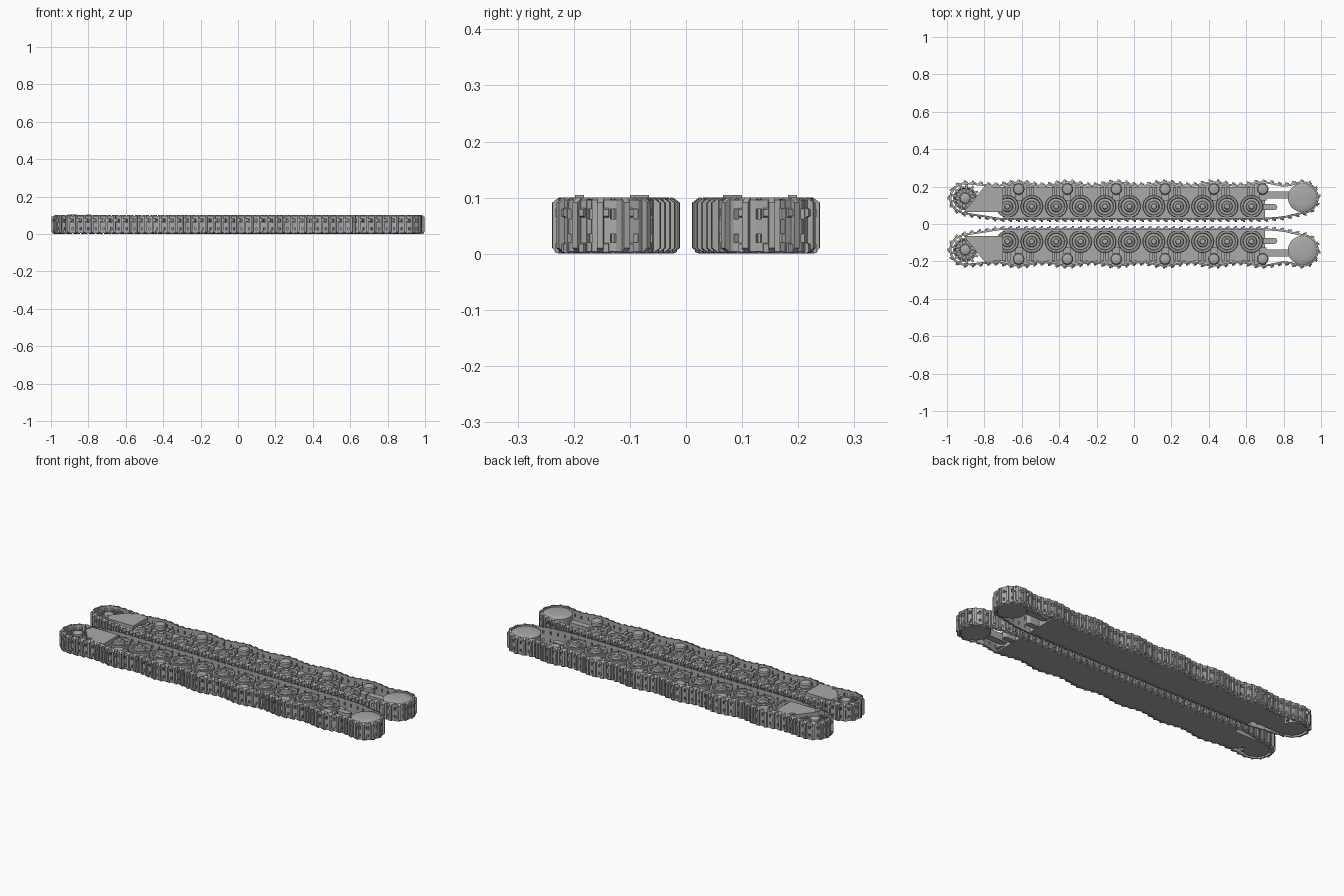
import bpy, bmesh, math
from mathutils import Vector, Matrix

cube = bpy.data.objects.get("Cube")
if cube:
    bpy.data.objects.remove(cube)

steel = bpy.data.materials.new("track_grey")
steel.use_nodes = True
grey = (0.4, 0.4, 0.4, 1)
steel.diffuse_color = grey
steel.node_tree.nodes["Principled BSDF"].inputs["Base Color"].default_value = grey


def finish(name, bm, smooth=False):
    """Turn a bmesh into an object mirrored to the other track."""
    bmesh.ops.recalc_face_normals(bm, faces=bm.faces)
    mesh = bpy.data.meshes.new(name)
    bm.to_mesh(mesh)
    bm.free()
    mesh.materials.append(steel)
    ob = bpy.data.objects.new(name, mesh)
    bpy.context.collection.objects.link(ob)
    mirror = ob.modifiers.new("other_track", 'MIRROR')
    mirror.use_axis = (False, True, False)
    mirror.use_clip = False
    mirror.use_mirror_merge = False
    if smooth:
        bpy.ops.object.select_all(action='DESELECT')
        ob.select_set(True)
        bpy.context.view_layer.objects.active = ob
        bpy.ops.object.shade_smooth_by_angle(angle=math.radians(30))
    return ob


def box(bm, frame, x, y, z, chamfer=0):
    """Box in a local frame; the +y face is shortened in z by the chamfer."""
    lo = [(a, y[0], b) for a, b in ((x[0], z[0]), (x[1], z[0]), (x[1], z[1]), (x[0], z[1]))]
    hi = [(a, y[1], b) for a, b in ((x[0], z[0] + chamfer), (x[1], z[0] + chamfer),
                                    (x[1], z[1] - chamfer), (x[0], z[1] - chamfer))]
    v = [bm.verts.new(frame @ Vector(p)) for p in lo + hi]
    bm.faces.new(v[:4])
    bm.faces.new(v[4:])
    for i in range(4):
        j = (i + 1) % 4
        bm.faces.new((v[i], v[j], v[j + 4], v[i + 4]))


def prism(bm, outline, z0, z1):
    """Extrude a flat outline upwards."""
    low = [bm.verts.new((x, y, z0)) for x, y in outline]
    top = [bm.verts.new((x, y, z1)) for x, y in outline]
    bm.faces.new(low)
    bm.faces.new(top)
    for i in range(len(low)):
        j = (i + 1) % len(low)
        bm.faces.new((low[i], low[j], top[j], top[i]))


def lathe(bm, centre, profile, seg=24):
    """Spin a (radius, z) profile into a closed solid."""
    rings = []
    for r, z in profile:
        rings.append([bm.verts.new((centre[0] + r * math.cos(math.tau * i / seg),
                                    centre[1] + r * math.sin(math.tau * i / seg), z))
                      for i in range(seg)])
    for a, b in zip(rings, rings[1:]):
        for i in range(seg):
            j = (i + 1) % seg
            bm.faces.new((a[i], a[j], b[j], b[i]))
    bm.faces.new(rings[0])
    bm.faces.new(rings[-1])


def turned(centre, angle):
    return Matrix.Translation((*centre, 0)) @ Matrix.Rotation(angle, 4, 'Z')


# Layout
SPROCKET, IDLER = (-0.903, 0.138), (0.9, 0.141)
WHEELS = [(-0.677 + 0.1305 * i, 0.094) for i in range(11)]
ROLLERS = [(-0.617 + 0.261 * i, 0.187) for i in range(6)]


def sag(x):
    return 0.213 + 0.01 * math.cos(math.tau * (x + 0.617) / 0.261)


def arc(c, r, a0, a1, n=16):
    return [(c[0] + r * math.cos(math.radians(a0 + (a1 - a0) * i / n)),
             c[1] + r * math.sin(math.radians(a0 + (a1 - a0) * i / n))) for i in range(n + 1)]


# Track loop, counter-clockwise: ground run, idler, sagging return run, sprocket
path = [(-0.72, 0.028), (0.7, 0.028), (0.8, 0.036)]
path += arc(IDLER, 0.083, -95, 100)
path += [(0.82 - 1.57 * i / 60, sag(0.82 - 1.57 * i / 60)) for i in range(61)]
path += arc(SPROCKET, 0.08, 85, 262)
path = [Vector(p) for p in path]
loop = path + path[:1]
lengths = [(b - a).length for a, b in zip(loop, loop[1:])]
LINKS = 100
pitch = sum(lengths) / LINKS


def along(d):
    d %= sum(lengths)
    for a, b, l in zip(loop, loop[1:], lengths):
        if d <= l:
            return a.lerp(b, d / l)
        d -= l
    return loop[0]


# Track links with hinge knuckles, outer cleats and an inner guide horn
bm = bmesh.new()
for i in range(LINKS):
    a, b = along(i * pitch), along((i + 1) * pitch)
    t = b - a
    f = turned((a + b) / 2, math.atan2(t.y, t.x) + math.pi)
    h = t.length / 2
    box(bm, f, (-h * 0.82, h * 0.82), (-0.005, 0.006), (0, 0.1), 0.004)
    for z in ((0.004, 0.02), (0.035, 0.062), (0.08, 0.096)):
        box(bm, f, (h * 0.7, h * 1.3), (-0.005, 0.004), z)
    box(bm, f, (-0.006, 0.005), (0.005, 0.017), (0.001, 0.1), 0.009)
    for z in ((0.0, 0.02), (0.064, 0.082)):
        box(bm, f, (0.004, 0.014), (0.005, 0.012), z, 0.003)
finish("track_links", bm)

# Side hull plate following the sagging run
bm = bmesh.new()
xs = [0.7 - 1.4 * i / 50 for i in range(51)]
prism(bm, [(-0.7, 0.036), (0.7, 0.036)] + [(x, sag(x) - 0.008) for x in xs], 0.002, 0.05)
finish("hull_plate", bm)

# Final drive housing with two raised corners
bm = bmesh.new()
prism(bm, [(-0.91, 0.065), (-0.7, 0.065), (-0.7, 0.198), (-0.8, 0.2)], 0.004, 0.1)
prism(bm, [(-0.908, 0.066), (-0.862, 0.066), (-0.875, 0.1)], 0.1, 0.105)
prism(bm, [(-0.81, 0.182), (-0.785, 0.182), (-0.785, 0.198), (-0.802, 0.198)], 0.1, 0.105)
finish("drive_housing", bm)

# Road wheels with hub and bolts
wheel = [(0.05, 0.02), (0.06, 0.03), (0.06, 0.076), (0.057, 0.08), (0.047, 0.08), (0.043, 0.072),
         (0.03, 0.074), (0.026, 0.084), (0.016, 0.086), (0.013, 0.094), (0.005, 0.096)]
for n, c in enumerate(WHEELS):
    bm = bmesh.new()
    lathe(bm, c, wheel)
    for p in arc(c, 0.036, 0, 315, 7):
        lathe(bm, p, [(0.004, 0.07), (0.004, 0.078)], 6)
    finish(f"road_wheel_{n + 1}", bm, True)

# Return rollers
roller = [(0.031, 0.01), (0.031, 0.084), (0.026, 0.09), (0.014, 0.093), (0.004, 0.094)]
for n, c in enumerate(ROLLERS):
    bm = bmesh.new()
    lathe(bm, c, roller, 20)
    finish(f"return_roller_{n + 1}", bm, True)

# Suspension brackets between the return rollers
bm = bmesh.new()
for x, y in ROLLERS:
    for dx in (-0.075, -0.05, 0.05, 0.075):
        if -0.7 < x + dx < 0.69:
            box(bm, turned((x + dx, 0.17), 0), (-0.008, 0.008), (-0.05, 0.027), (0.04, 0.072))
    box(bm, turned((x, 0.155), 0), (-0.02, 0.02), (-0.03, 0.02), (0.04, 0.066))
finish("suspension_brackets", bm)

# Drive sprocket: disc, radial spokes, rim teeth and hub
bm = bmesh.new()
lathe(bm, SPROCKET, [(0.064, 0.004), (0.064, 0.07), (0.056, 0.074), (0.05, 0.06),
                     (0.03, 0.06), (0.026, 0.088), (0.012, 0.094)], 26)
for i in range(13):
    f = turned(SPROCKET, math.tau * i / 13)
    box(bm, f, (0.02, 0.06), (-0.004, 0.004), (0.05, 0.08))
    for z in ((0.012, 0.026), (0.068, 0.084)):
        box(bm, f, (0.05, 0.078), (-0.006, 0.006), z)
finish("drive_sprocket", bm, True)

# Idler wheel with a shallow domed face
bm = bmesh.new()
lathe(bm, IDLER, [(0.072, 0.003), (0.077, 0.008), (0.077, 0.09), (0.07, 0.094),
                  (0.04, 0.097), (0.01, 0.098)], 36)
finish("idler_wheel", bm, True)

# Idler tension rod and front bump arm
bm = bmesh.new()
box(bm, turned((0.76, 0.155), 0), (-0.07, 0.09), (-0.018, 0.018), (0.02, 0.06))
finish("tension_rod", bm)
bm = bmesh.new()
prism(bm, [(0.69, 0.074)] + arc((0.75, 0.09), 0.016, -90, 90, 8) + [(0.69, 0.106)], 0.004, 0.06)
finish("bump_arm", bm)
